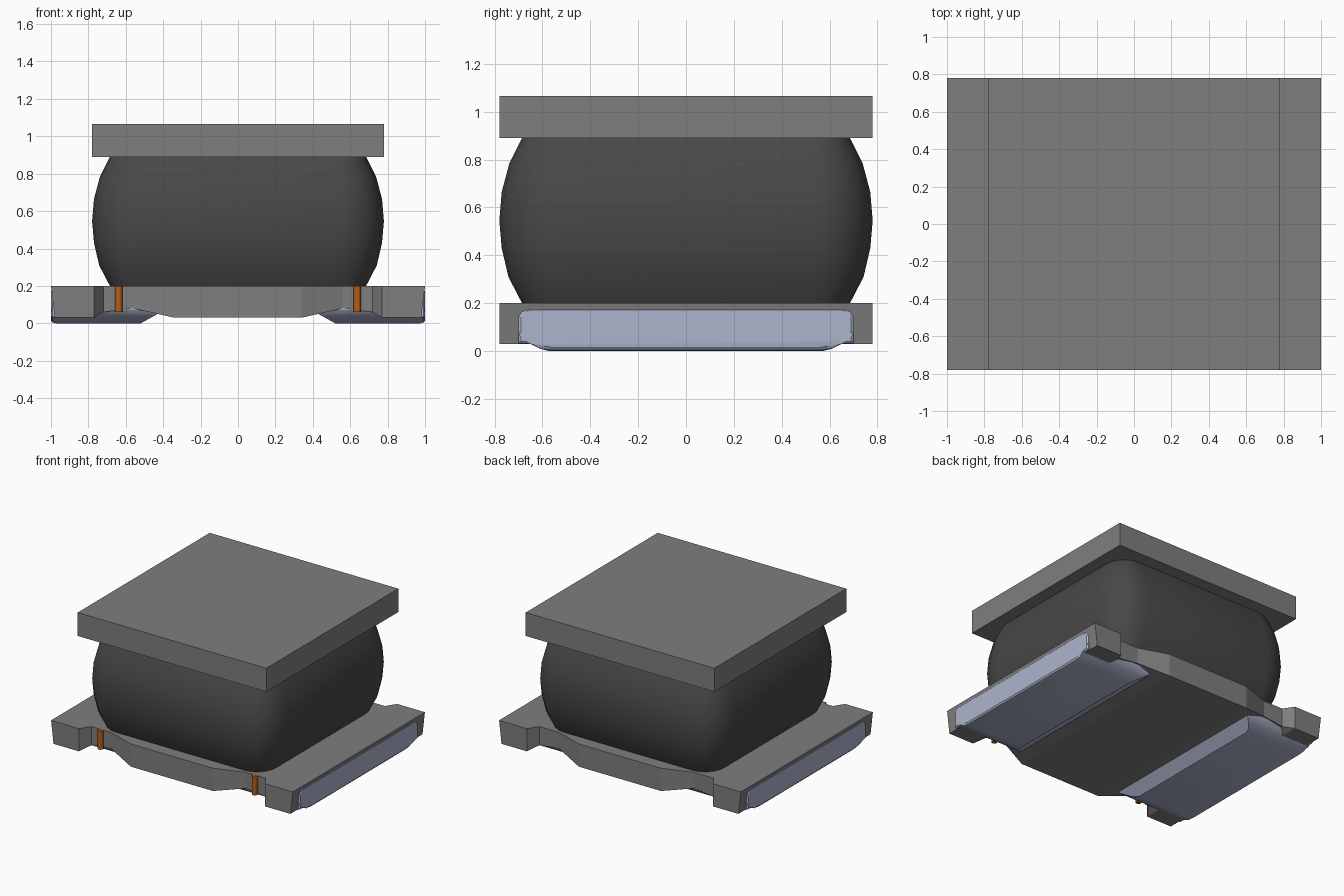
import bpy, bmesh, math

cube = bpy.data.objects.get("Cube")
if cube:
    bpy.data.objects.remove(cube, do_unlink=True)


def material(name, rgb):
    m = bpy.data.materials.new(name)
    m.use_nodes = True
    m.diffuse_color = (*rgb, 1)
    m.node_tree.nodes["Principled BSDF"].inputs["Base Color"].default_value = (*rgb, 1)
    return m


GREY = material("ferrite grey", (0.21, 0.21, 0.21))
DARK = material("dark resin", (0.065, 0.065, 0.065))
METAL = material("tinned metal", (0.42, 0.46, 0.61))
COPPER = material("copper", (0.46, 0.11, 0.008))


def loft(name, rings, mat, smooth=None):
    """Skin a list of equal-length closed rings and cap both ends."""
    bm = bmesh.new()
    loops = [[bm.verts.new(p) for p in ring] for ring in rings]
    n = len(loops[0])
    for a, b in zip(loops, loops[1:]):
        for i in range(n):
            j = (i + 1) % n
            bm.faces.new((a[i], a[j], b[j], b[i]))
    bm.faces.new(loops[0][::-1])
    bm.faces.new(loops[-1])
    bmesh.ops.recalc_face_normals(bm, faces=bm.faces)
    me = bpy.data.meshes.new(name)
    bm.to_mesh(me)
    bm.free()
    me.materials.append(mat)
    ob = bpy.data.objects.new(name, me)
    bpy.context.collection.objects.link(ob)
    if smooth:
        bpy.ops.object.select_all(action='DESELECT')
        ob.select_set(True)
        bpy.context.view_layer.objects.active = ob
        bpy.ops.object.shade_smooth_by_angle(angle=math.radians(smooth))
    return ob


def rounded_square(half, z, flat=0.53, steps=5):
    """Square ring with rounded corners whose straight sides keep their length."""
    r, pts = half - flat, []
    for q, (sx, sy) in enumerate(((1, 1), (-1, 1), (-1, -1), (1, -1))):
        for k in range(steps + 1):
            a = math.pi / 2 * (q + k / steps)
            pts.append((sx * flat + r * math.cos(a), sy * flat + r * math.sin(a), z))
    return pts


# Top plate
loft("top_plate", [[(x, y, z) for x, y in
     ((-.78, -.78), (.78, -.78), (.78, .78), (-.78, .78))] for z in (.89, 1.065)], GREY)

# Bulging winding body
loft("winding_body", [rounded_square(h, z) for z, h in
     ((.2, .685), (.31, .742), (.43, .77), (.545, .78),
      (.665, .77), (.785, .738), (.89, .685))], DARK, 35)

# Base with side notches: top x, bottom x, half width, underside height
half = [(.34, .34, .78, .03), (.56, .56, .705, .08), (.72, .72, .705, .06),
        (.77, .77, .78, .03), (1, .98, .78, .03)]
stations = [(-a, -b, w, z) for a, b, w, z in half[::-1]] + half
loft("base", [[(b, -w, z), (b, w, z), (a, w, .2), (a, -w, .2)]
              for a, b, w, z in stations], GREY)

# Metal terminals and wire ends, one per side
for side, label in ((1, "left"), (-1, "right")):
    # Bottom pad: rounded side edges and a sloping inner end
    edge = [(.70, .075), (.685, .05), (.65, .03), (.61, .01), (.57, 0)]
    section = edge + [(-y, z) for y, z in edge[::-1]]
    rings = [[(side * (.43 + .09 * (1 - z / .05)) if z < .05 else side * .43, y, z)
              for y, z in section]]
    rings += [[(side * x, y, z) for y, z in section] for x in (.77, .975)]
    rings.append([(side * .993, y, max(z, .007)) for y, z in section])
    rings.append([(side * 1, y, max(z, .022)) for y, z in section])
    loft(label + "_bottom_pad", rings, METAL, 30)

    # Side plate with softened rim
    rim = [(.56, .004), (.61, .012), (.65, .03), (.70, .033), (.70, .145),
           (.69, .168), (.66, .18)]
    outline = rim + [(-y, z) for y, z in rim[::-1]]

    def inset(y, z, d):
        return y * (1 - d / .7), .1 + (z - .1) * (1 - d / .09)

    loft(label + "_side_plate",
         [[(side * .96, y, z) for y, z in outline],
          [(side * .992, y, z) for y, z in outline],
          [(side * 1, *inset(y, z, .01)) for y, z in outline]], METAL, 30)

    # Wire end lying in the front notch
    loft(label + "_wire_end",
         [[(side * .638 + .021 * math.cos(a), -.712 + .021 * math.sin(a), z)
           for a in (math.tau * (k + .5) / 8 for k in range(8))]
          for z in (.06, .199)], COPPER, 50)
